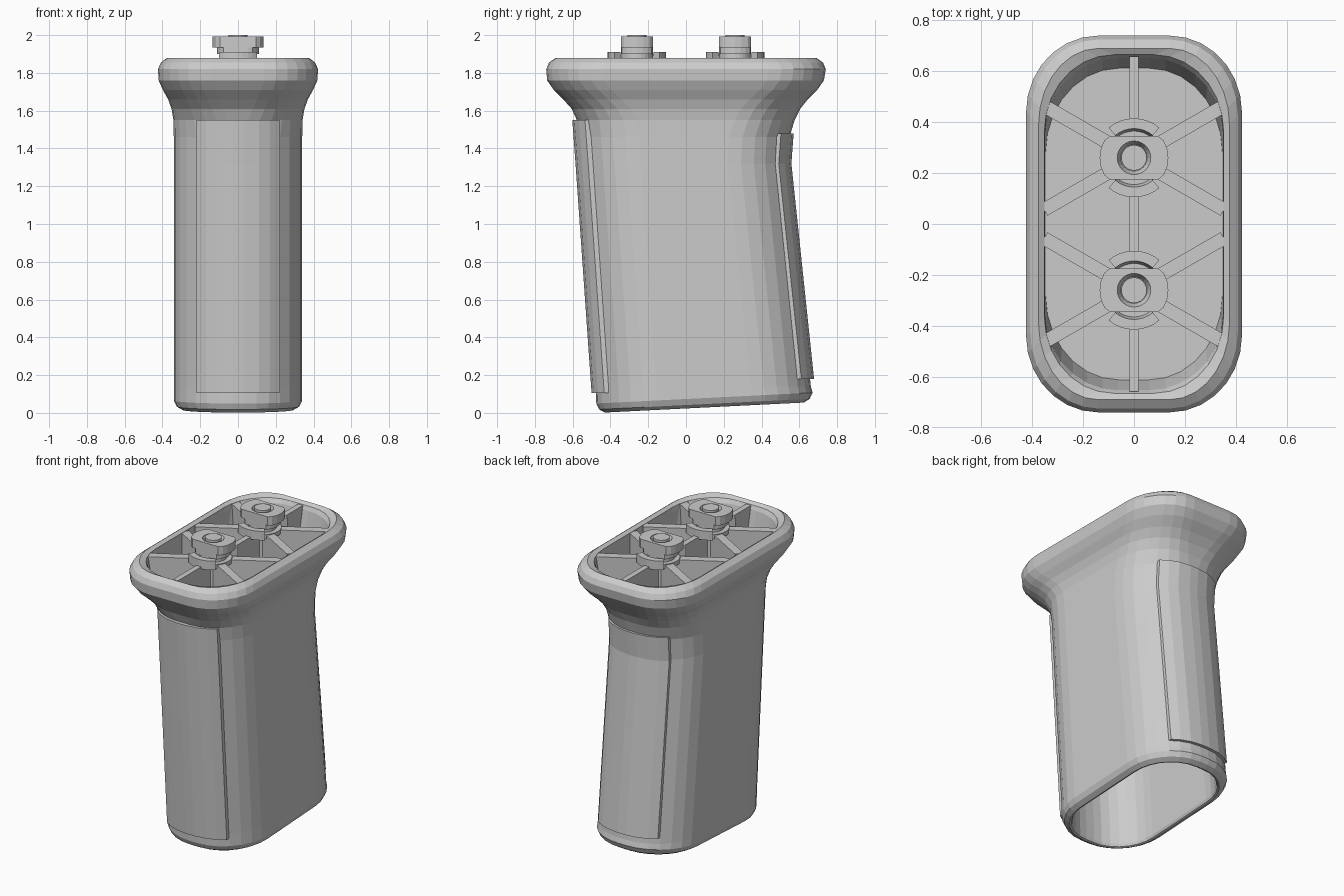
import bpy
import bmesh
from math import sin, cos, pi, sqrt, radians

cube = bpy.data.objects.get("Cube")
if cube:
    bpy.data.objects.remove(cube, do_unlink=True)

grey = bpy.data.materials.new("plain grey")
grey.use_nodes = True
color = (0.6, 0.6, 0.6, 1)
grey.diffuse_color = color
for node in grey.node_tree.nodes:
    if node.type == 'BSDF_PRINCIPLED':
        node.inputs["Base Color"].default_value = color
        node.inputs["Roughness"].default_value = 0.6

# Grip end curve: half width of the flat, half width of the grip, curve depth
FLAT, HALF, DEPTH = 0.03, 0.34, 0.32


def loft(name, rings):
    """Skin a list of matching closed rings and cap both ends."""
    bm = bmesh.new()
    loops = [[bm.verts.new(p) for p in ring] for ring in rings]
    for low, high in zip(loops, loops[1:]):
        for i in range(len(low)):
            j = (i + 1) % len(low)
            bm.faces.new((low[i], low[j], high[j], high[i]))
    bm.faces.new(loops[0][::-1])
    bm.faces.new(loops[-1])
    bmesh.ops.recalc_face_normals(bm, faces=bm.faces)
    mesh = bpy.data.meshes.new(name)
    bm.to_mesh(mesh)
    bm.free()
    obj = bpy.data.objects.new(name, mesh)
    mesh.materials.append(grey)
    bpy.context.scene.collection.objects.link(obj)


def outline(z, hx, front, back, cx=FLAT, depth=DEPTH, slant=0):
    """Closed outline with straight sides and rounded ends."""
    steps = 7
    points = []
    for quarter, sx in enumerate((1, -1, -1, 1)):
        for k in range(steps + 1):
            a = (quarter + k / steps) * pi / 2
            x = sx * cx + (hx - cx) * cos(a)
            y = (back - depth if quarter < 2 else front + depth) + depth * sin(a)
            points.append((x, y, z + slant * (y + 0.47)))
    return points


def inset(z, hx, front, back, d, slant=0):
    return outline(z, hx - d, front + d, back - d, depth=DEPTH - d, slant=slant)


def flared(z, hx, front, back):
    """Outline that turns from the round grip into the squarer rim."""
    t = min(max((z - 1.5) / 0.25, 0), 1)
    return outline(z, hx, front, back, FLAT + 0.11 * t, DEPTH - 0.02 * t)


# Grip shell: hollow below, flared rim and a shallow tray on top
grip = [(0.14, HALF, -0.478, 0.661), (1.32, HALF, -0.56, 0.54),
        (1.46, HALF, -0.57, 0.548)]
flare = [(1.55, 0.342, -0.578, 0.575), (1.61, 0.352, -0.605, 0.605),
         (1.66, 0.37, -0.65, 0.645), (1.71, 0.398, -0.7, 0.695),
         (1.76, 0.42, -0.735, 0.73), (1.82, 0.424, -0.74, 0.74),
         (1.855, 0.408, -0.725, 0.725), (1.88, 0.375, -0.69, 0.69)]
foot = (HALF, -0.475, 0.67)
wall = 0.065
rings = [inset(1.58, HALF, -0.58, 0.58, wall)]
rings += [inset(*s, wall) for s in reversed(grip)]
rings += [inset(z, *foot, d, slant=0.05)
          for z, d in ((0.02, wall), (0.004, 0.058), (0, 0.046), (0.018, 0.015), (0.05, 0))]
rings += [flared(*s) for s in grip + flare]
rings += [outline(1.866, 0.352, -0.665, 0.665, 0.08, 0.3),
          outline(1.84, 0.35, -0.653, 0.653, 0.06, 0.3),
          outline(1.64, 0.347, -0.612, 0.612, 0.06, 0.33)]
loft("grip_shell", rings)


def panel(name, rows, side, proud):
    """Raised strip that follows the rounded front or back of the grip."""
    rings = []
    for z, y in rows:
        outer = []
        for x in (-0.22, -0.17, -0.11, -FLAT, FLAT, 0.11, 0.17, 0.22):
            u = max(abs(x) - FLAT, 0) / (HALF - FLAT)
            drop = DEPTH * (1 - sqrt(1 - u * u))
            outer.append((x, y + side * (proud - drop), z))
        inner = [(x, v - side * (proud + 0.025), w) for x, v, w in reversed(outer)]
        rings.append(outer + inner)
    loft(name, rings)


panel("front_panel", [(0.105, -0.475), (1.32, -0.56), (1.55, -0.577)], -1, 0.025)
panel("back_panel", [(0.18, 0.66), (1.32, 0.54), (1.48, 0.552)], 1, 0.018)


def rib(name, y, angle, top, bottom, width):
    """Upright wall from a post outwards, following the tapered tray."""
    c, s = cos(angle), sin(angle)

    def side(w):
        return [(r * c - w * s, y + r * s + w * c, z)
                for r, z in ((0, 1.63), (bottom, 1.63), (top, 1.864), (0, 1.864))]
    loft(name, [side(-width / 2), side(width / 2)])


def disc(r, z, flat=1, count=24):
    """Circle, with its front and back cut straight at the flat distance."""
    return [(r * cos(2 * pi * i / count),
             max(-flat, min(flat, r * sin(2 * pi * i / count))), z) for i in range(count)]


def stack(name, y, *rings):
    loft(name, [[(px, py + y, pz) for px, py, pz in ring] for ring in rings])


def collar(name, y, middle):
    """Short arc block beside the nut."""
    rings = []
    for k in range(9):
        a = radians(middle - 40 + 10 * k)
        rings.append([(r * cos(a), y + r * sin(a), z)
                      for r, z in ((0.1, 1.85), (0.155, 1.85), (0.155, 1.91), (0.115, 1.91))])
    loft(name, rings)


# Tray ribs, posts and clamping nuts, one set at each end
rib("center_rib", -0.26, pi / 2, 0.52, 0.52, 0.036)
for end, sy in (("front", -1), ("back", 1)):
    y = 0.26 * sy
    rib(end + "_end_rib", y, sy * pi / 2, 0.398, 0.355, 0.036)
    for k, deg in enumerate((30, 150)):
        rib(f"{end}_outer_spoke_{k}", y, sy * radians(deg), 0.4, 0.35, 0.054)
        rib(f"{end}_inner_spoke_{k}", y, -sy * radians(deg), 0.408, 0.395, 0.054)
    stack(end + "_post", y, disc(0.06, 1.63), disc(0.06, 1.86))
    stack(end + "_post_cap", y, disc(0.115, 1.84), disc(0.115, 1.87))
    stack(end + "_stem", y, disc(0.085, 1.86), disc(0.085, 1.92))
    for deg in (90, 270):
        collar(f"{end}_collar_{deg}", y, deg)
    stack(end + "_nut_step", y, disc(0.11, 1.9, 0.085), disc(0.11, 1.95, 0.085))
    stack(end + "_nut", y, disc(0.135, 1.935, 0.085), disc(0.135, 1.993, 0.085),
          disc(0.066, 1.993), disc(0.052, 1.96))
    stack(end + "_screw", y, disc(0.05, 1.92), disc(0.05, 2))
